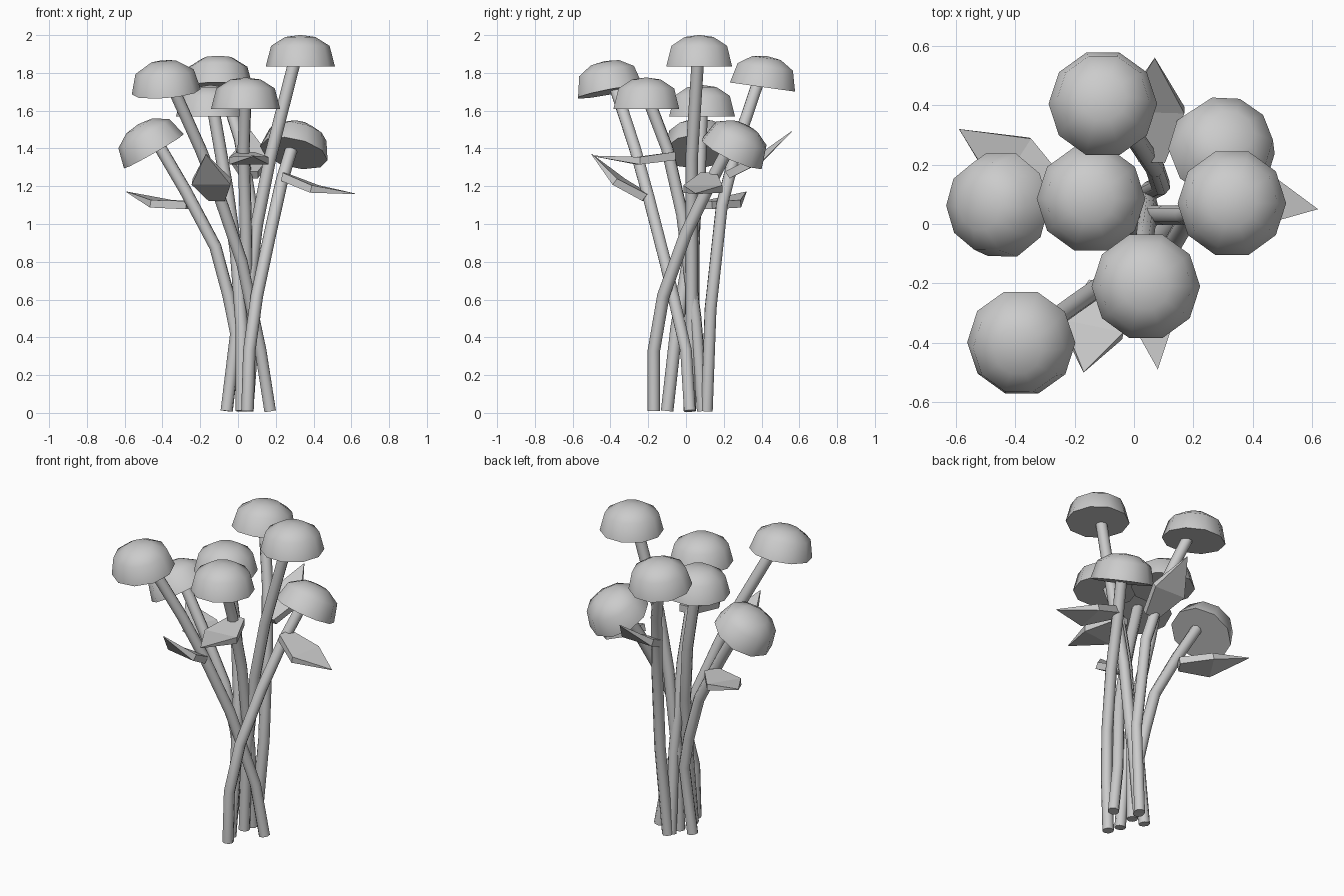
import bpy, bmesh, math
from mathutils import Vector, Matrix

cube = bpy.data.objects.get("Cube")
if cube:
    bpy.data.objects.remove(cube, do_unlink=True)

grey = bpy.data.materials.new("plain_grey")
grey.use_nodes = True
GREY = (0.6, 0.6, 0.6, 1)
grey.diffuse_color = GREY
grey.node_tree.nodes["Principled BSDF"].inputs["Base Color"].default_value = GREY

UPRIGHT = Vector((0, 0, 1))


def at(*position):
    """Point given in hundredths of a unit."""
    return Vector(position) / 100


def finish(obj, angle=None):
    """Give the part its colour and, if wanted, smooth shading."""
    obj.data.materials.clear()
    obj.data.materials.append(grey)
    bpy.ops.object.select_all(action="DESELECT")
    obj.select_set(True)
    bpy.context.view_layer.objects.active = obj
    if angle:
        bpy.ops.object.shade_smooth_by_angle(angle=math.radians(angle))


def add_mesh(name, bm):
    bmesh.ops.recalc_face_normals(bm, faces=bm.faces)
    mesh = bpy.data.meshes.new(name)
    bm.to_mesh(mesh)
    bm.free()
    obj = bpy.data.objects.new(name, mesh)
    bpy.context.collection.objects.link(obj)
    return obj


def flower_head(name, centre, axis):
    """Ten-sided low dome with a flat underside."""
    sides = 10
    bm = bmesh.new()
    rings = []
    for radius, height in ((0.183, 0), (0.155, 0.108), (0.08, 0.155)):
        rings.append([bm.verts.new((radius * math.cos(math.tau * i / sides),
                                    radius * math.sin(math.tau * i / sides), height))
                      for i in range(sides)])
    top = bm.verts.new((0, 0, 0.166))
    bm.faces.new(rings[0])
    for i in range(sides):
        j = (i + 1) % sides
        for low, high in zip(rings, rings[1:]):
            bm.faces.new((low[i], low[j], high[j], high[i]))
        bm.faces.new((rings[-1][i], rings[-1][j], top))
    turn = UPRIGHT.rotation_difference(axis).to_matrix().to_4x4()
    bm.transform(Matrix.Translation(centre) @ turn)
    finish(add_mesh(name, bm), 60)


def stem(name, points):
    """Bent eight-sided stalk."""
    curve = bpy.data.curves.new(name, "CURVE")
    curve.dimensions = "3D"
    curve.bevel_depth = 0.033
    curve.bevel_resolution = 2
    curve.use_fill_caps = True
    spline = curve.splines.new("POLY")
    spline.points.add(len(points) - 1)
    for spline_point, position in zip(spline.points, points):
        spline_point.co = (*position, 1)
    obj = bpy.data.objects.new(name, curve)
    bpy.context.collection.objects.link(obj)
    finish(obj)
    bpy.ops.object.convert(target="MESH")
    finish(bpy.context.object, 50)


def flower(name, centre, path, axis=UPRIGHT):
    """Head on a stem that enters the underside a little off centre."""
    flower_head(name + "_flower_head", centre, axis)
    end = centre.lerp(path[-1], 0.2)
    end.z = centre.z + 0.02
    stem(name + "_stem", path + [end])


def leaf(name, base, tip):
    """Kite-shaped wedge that sags in the middle and is sharp at the tip."""
    along = tip - base
    side = along.cross(UPRIGHT).normalized()
    up = side.cross(along).normalized()
    middle = base + along * 0.45 - up * 0.025
    outline = [(base, 0.045, 0.022), (middle, 0.105, 0.02), (tip, 0, 0.002),
               (middle, -0.105, 0.02), (base, -0.045, 0.022)]
    bm = bmesh.new()
    upper, lower = [[bm.verts.new(spot + side * width + up * thick * sign)
                     for spot, width, thick in outline] for sign in (1, -1)]
    # The blade folds across its widest line
    for layer in (upper, lower):
        left, left_wide, point, right_wide, right = layer
        bm.faces.new((left, left_wide, right_wide, right))
        bm.faces.new((left_wide, point, right_wide))
    for i in range(len(outline)):
        bm.faces.new((upper[i - 1], lower[i - 1], lower[i], upper[i]))
    finish(add_mesh(name, bm))


# Flowers: head centre, stem path from the ground up, tilt of the head
flower("tall", at(33, 7, 183.5),
       [at(3, 2, 1), at(4, 3, 50), at(10, 3, 100), at(17, 3, 135)])
flower("front", at(4, -21, 161),
       [at(4, 9, 1), at(5, 5, 50), at(4, -2, 105), at(3, -10, 140)])
flower("middle", at(-14.5, 8.5, 157),
       [at(2, -10, 1), at(2, -5, 45), at(-1, 2, 85), at(-6, 7, 120)])
flower("back", at(-10.5, 40.5, 172.5),
       [at(5, 11, 1), at(9, 13, 55), at(7, 19, 110), at(1, 28, 145)],
       Vector((0, 0.14, 1)))
flower("front_right", at(-38, -40, 170),
       [at(17, 2, 1), at(12, 0, 33), at(2, -11, 80), at(-10, -20, 115),
        at(-20, -27, 140)],
       Vector((-0.08, -0.19, 1)))
flower("right", at(-44.5, 6.5, 138.5),
       [at(-6, 2, 1), at(-1, 3, 42), at(-5, 4, 62), at(-12, 4, 88), at(-28, 5, 118)],
       Vector((-0.5, -0.05, 0.87)))
flower("left", at(29.5, 24.5, 137.5),
       [at(5, -17, 1), at(6, -17, 33), at(10, -12, 62), at(17, 0, 95),
        at(23, 13, 122)],
       Vector((0.2, 0.42, 0.88)))

# Leaves: base and tip
leaf("right_leaf", at(-25, 10, 110), at(-59, 32, 117))
leaf("front_right_leaf", at(-11, -21, 114), at(-17, -50, 137))
leaf("left_leaf", at(24, 12, 125), at(62, 5, 116))
leaf("back_leaf", at(6, 22, 126), at(7, 56, 149))
leaf("front_leaf", at(4, -6, 136), at(8, -49, 136))
